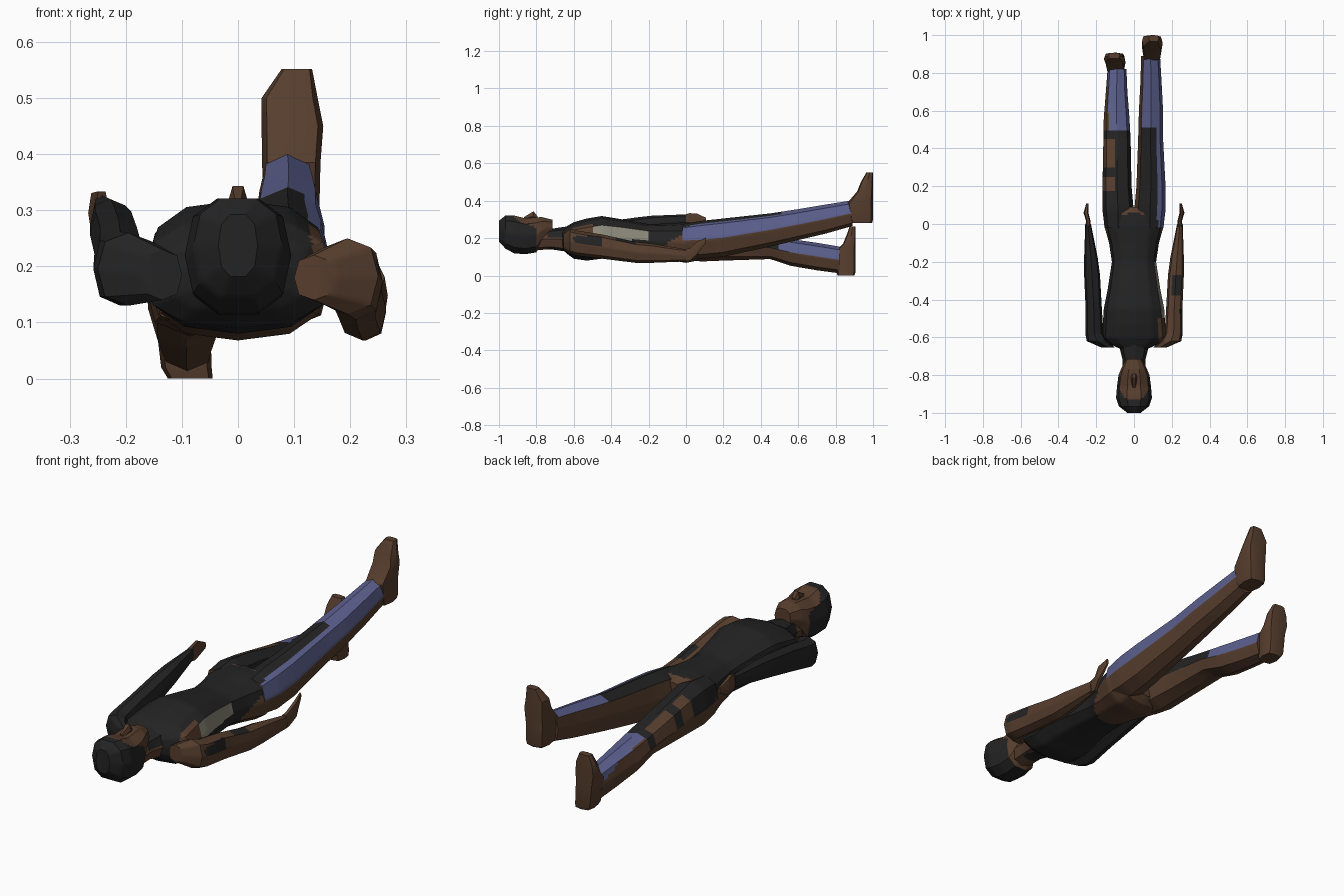
import bpy, bmesh, math


def material(name, rgb):
    m = bpy.data.materials.new(name)
    m.diffuse_color = (*rgb, 1)
    return m


MATS = [material("charcoal", (0.017, 0.017, 0.017)),
        material("brown", (0.095, 0.048, 0.027)),
        material("denim_blue", (0.105, 0.115, 0.265)),
        material("pale_grey", (0.27, 0.26, 0.20))]
BLACK, BROWN, BLUE, PALE = range(4)


def loft(name, sections, rule, sides=8, axis="y", power=0.8, cuts=4):
    """Sections are (position, centre x, half width, low, high) along the axis."""
    bm = bmesh.new()
    rings = []
    for p, cx, rx, lo, hi in sections:
        ring = []
        for i in range(sides):
            a = 2 * math.pi * i / sides
            c, s = math.cos(a), math.sin(a)
            u = cx + rx * math.copysign(abs(c) ** power, c)
            v = (lo + hi) / 2 + (hi - lo) / 2 * math.copysign(abs(s) ** power, s)
            ring.append(bm.verts.new((u, p, v) if axis == "y" else (u, v, p)))
        rings.append(ring)
    for a, b in zip(rings, rings[1:]):
        for i in range(sides):
            j = (i + 1) % sides
            bm.faces.new((a[i], a[j], b[j], b[i]))
    bm.faces.new(rings[0])
    bm.faces.new(rings[-1])
    # finer faces so the colour borders can be cut by rule
    if cuts:
        bmesh.ops.subdivide_edges(bm, edges=bm.edges[:], cuts=cuts, use_grid_fill=True)
    bmesh.ops.recalc_face_normals(bm, faces=bm.faces[:])
    for f in bm.faces:
        f.material_index = rule(f.calc_center_median(), f.normal)
    me = bpy.data.meshes.new(name)
    bm.to_mesh(me)
    bm.free()
    for m in MATS:
        me.materials.append(m)
    ob = bpy.data.objects.new(name, me)
    bpy.context.collection.objects.link(ob)
    bpy.context.view_layer.objects.active = ob
    for o in bpy.context.selected_objects:
        o.select_set(False)
    ob.select_set(True)
    bpy.ops.object.shade_smooth_by_angle(angle=math.radians(32))
    return ob


def brown(c, n):
    return BROWN


# Head and neck
def head_rule(c, n):
    if c.y > -0.80:
        return BROWN
    return BROWN if c.y > -0.93 and c.z > 0.27 - 0.9 * (c.y + 0.87) and abs(c.x) < 0.075 else BLACK


loft("head", [(-1.0, 0, .035, .18, .295), (-.965, 0, .08, .14, .325), (-.92, 0, .095, .115, .325),
              (-.86, 0, .09, .11, .31), (-.80, 0, .082, .12, .315), (-.77, 0, .07, .17, .315),
              (-.715, 0, .042, .215, .30)], head_rule, 10)
loft("nose", [(-.865, 0, .008, .29, .315), (-.815, 0, .017, .29, .346), (-.795, 0, .012, .29, .32)],
     brown, 6, cuts=0)
loft("neck", [(-.82, 0, .06, .135, .25), (-.72, 0, .06, .14, .25), (-.62, 0, .085, .125, .265)],
     lambda c, n: BROWN if c.y < -.735 or (c.x > .035 and c.z < .2) else BLACK)


# Torso and hips
def torso_rule(c, n):
    if c.y > -0.06 and c.z < 0.2 + 0.25 * (c.y + 0.06):
        return BROWN
    if c.y > -0.2 and c.z < 0.10 + 0.7 * (c.y + 0.2):
        return BROWN
    if c.x > 0.10 and c.z > 0.19:
        if -0.50 < c.y < -0.19 and n.z < 0.75:
            return PALE
        if -0.62 < c.y < -0.50 and c.x > 0.13:
            return BROWN
    return BLACK


loft("torso", [(-.66, 0, .075, .14, .25), (-.635, 0, .13, .115, .265), (-.60, 0, .17, .09, .285),
               (-.53, 0, .165, .08, .305), (-.45, 0, .16, .09, .318), (-.35, 0, .14, .098, .302),
               (-.20, 0, .117, .10, .275), (-.10, 0, .132, .085, .278), (0, 0, .16, .068, .285),
               (.06, 0, .15, .08, .282), (.09, 0, .10, .11, .26)], torso_rule, 12)


# Legs: one lifted, one lowered
def lifted_leg_rule(c, n):
    if n.z < 0.2 or (c.x < .06 and n.z < .45):
        return BROWN
    if c.y < 0.5:
        return BLUE if c.x > 0.125 - 0.03 * max(0, c.y - .2) else BLACK
    return BLUE


def lowered_leg_rule(c, n):
    if n.z < 0.15:
        return BROWN
    if c.y < 0.5:
        patch = c.x < -0.105 and (0.17 < c.y < 0.27 or 0.32 < c.y < 0.43)
        return BROWN if patch else BLACK
    return BLUE if c.x > -0.137 else BROWN


loft("lifted_leg", [(-.02, .085, .07, .10, .275), (.08, .085, .083, .088, .292), (.2, .09, .077, .10, .305),
                    (.45, .088, .066, .155, .332), (.6, .09, .064, .19, .355), (.75, .09, .056, .225, .38),
                    (.89, .088, .05, .265, .402)], lifted_leg_rule)
loft("lowered_leg", [(-.02, -.085, .07, .09, .275), (.08, -.085, .083, .075, .285), (.2, -.09, .077, .08, .265),
                     (.45, -.09, .072, .088, .21), (.56, -.092, .068, .052, .195), (.7, -.092, .057, .028, .175),
                     (.82, -.09, .05, .012, .155)], lowered_leg_rule)

# Feet, soles facing the far end, toes up
loft("lifted_foot", [(.28, .095, .045, .885, .995), (.30, .095, .05, .875, 1.0), (.385, .095, .052, .86, 1.0),
                     (.45, .097, .055, .915, 1.0), (.50, .092, .05, .935, 1.0), (.552, .105, .027, .965, 1.0)],
     brown, 8, "z", .55, 0)
loft("lowered_foot", [(0, -.085, .04, .81, .90), (.02, -.092, .045, .805, .907), (.13, -.1, .05, .80, .907),
                      (.17, -.104, .055, .84, .907), (.22, -.104, .05, .86, .907), (.262, -.105, .03, .875, .907)],
     brown, 8, "z", .55, 0)


# Arms and hands: side +1 rests low, side -1 is held higher
def low_arm_rule(c, n):
    if -0.60 < c.y < -0.44 and c.x > 0.215 and n.z > 0.0 and c.z < .21:
        return BLACK
    if -0.37 < c.y < -0.28 and c.x > 0.2 and n.z > 0.3:
        return BLACK
    return BROWN


def arm(name, side, heights, rule):
    plan = [(-.655, .135, .035), (-.62, .195, .055), (-.58, .21, .048), (-.45, .213, .043),
            (-.27, .222, .042), (-.18, .228, .036), (0, .243, .015)]
    loft(name, [(y, side * x, r, lo, hi) for (y, x, r), (lo, hi) in zip(plan, heights)], rule)


arm("low_arm", 1, [(.14, .22), (.115, .25), (.105, .24), (.09, .22), (.068, .18), (.068, .17), (.075, .14)],
    low_arm_rule)
arm("raised_arm", -1, [(.14, .23), (.13, .26), (.13, .262), (.16, .285), (.205, .31), (.225, .32), (.265, .327)],
    lambda c, n: BLACK)


def hand(name, side, heights):
    plan = [(-.02, .242, .014), (.02, .243, .012), (.06, .254, .013), (.108, .247, .006)]
    loft(name, [(y, side * x, r, lo, hi) for (y, x, r), (lo, hi) in zip(plan, heights)], brown, 6, cuts=0)


hand("low_hand", 1, [(.075, .14), (.075, .15), (.11, .185), (.175, .205)])
hand("raised_hand", -1, [(.265, .325), (.255, .338), (.255, .335), (.28, .31)])
